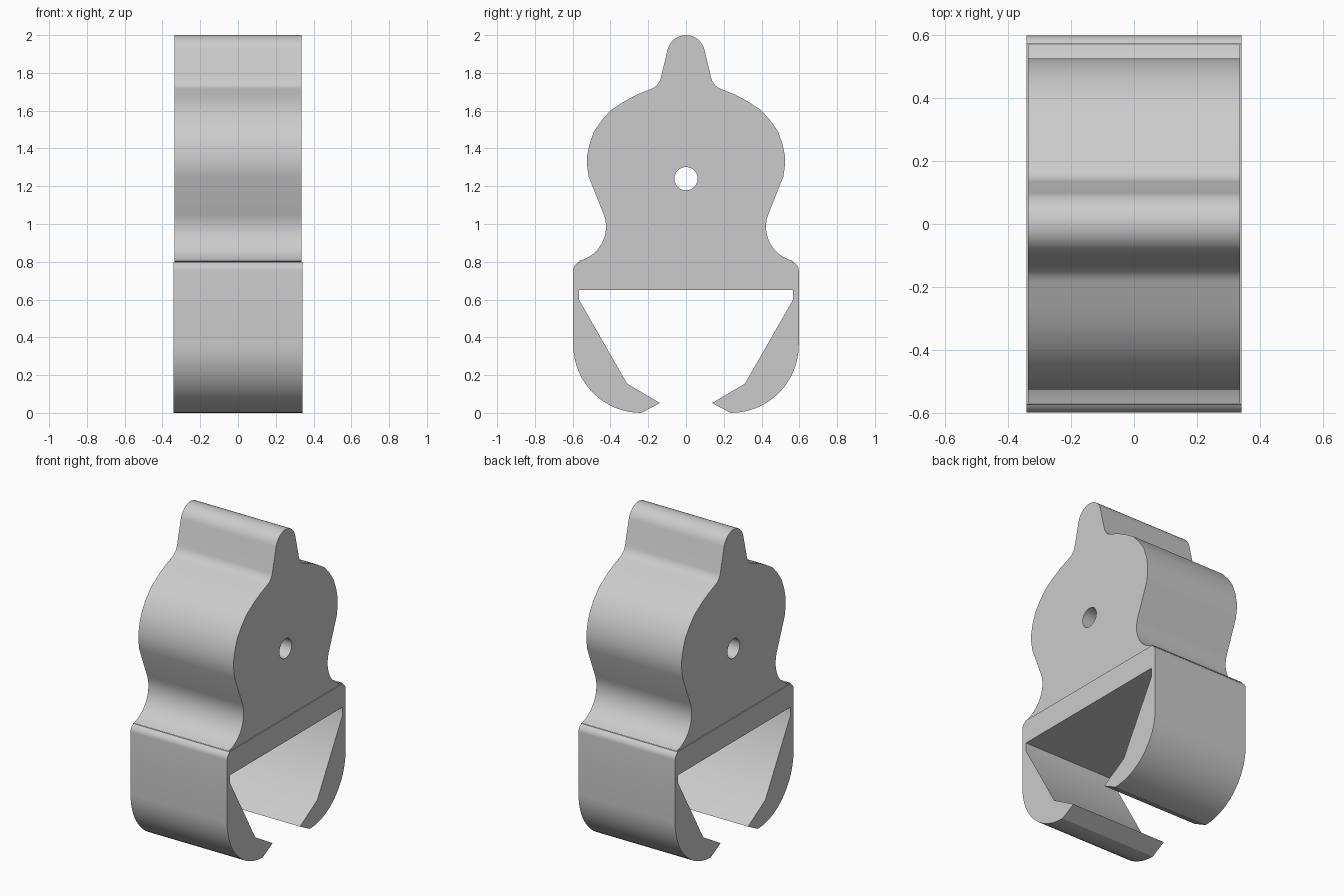
import bpy, math
from mathutils import Matrix

if "Cube" in bpy.data.objects:
    bpy.data.objects.remove(bpy.data.objects["Cube"])

grey = bpy.data.materials.new("light_grey")
grey.diffuse_color = (0.6, 0.6, 0.6, 1)
grey.use_nodes = True
grey.node_tree.nodes["Principled BSDF"].inputs["Base Color"].default_value = grey.diffuse_color


def arc(cy, cz, r, a0, a1, n):
    """Points on an arc in the side (y, z) plane, angles in degrees."""
    angles = [math.radians(a0 + (a1 - a0) * i / n) for i in range(n + 1)]
    return [(cy + r * math.cos(a), cz + r * math.sin(a)) for a in angles]


def mirrored(half):
    """Close a half profile with its reflection across y = 0."""
    return half + [(-y, z) for y, z in reversed(half) if abs(y) > 1e-5]


def extrude_profile(name, loops, half_width):
    """Fill side-view loops (inner loops become holes) and extrude along x."""
    curve = bpy.data.curves.new(name, 'CURVE')
    curve.dimensions = '2D'
    curve.fill_mode = 'BOTH'
    curve.extrude = half_width
    for pts in loops:
        spline = curve.splines.new('POLY')
        spline.points.add(len(pts) - 1)
        for p, (y, z) in zip(spline.points, pts):
            p.co = (y, z, 0, 1)
        spline.use_cyclic_u = True
    curve.materials.append(grey)
    obj = bpy.data.objects.new(name, curve)
    bpy.context.collection.objects.link(obj)
    bpy.ops.object.select_all(action='DESELECT')
    obj.select_set(True)
    bpy.context.view_layer.objects.active = obj
    bpy.ops.object.convert(target='MESH')
    obj = bpy.context.object
    # profile plane (x, y) becomes (y, z), depth becomes x
    obj.data.transform(Matrix(((0, 0, 1, 0), (1, 0, 0, 0), (0, 1, 0, 0), (0, 0, 0, 1))))
    bpy.ops.object.mode_set(mode='EDIT')
    bpy.ops.mesh.select_all(action='SELECT')
    bpy.ops.mesh.remove_doubles(threshold=0.0005)
    bpy.ops.mesh.normals_make_consistent(inside=False)
    bpy.ops.object.mode_set(mode='OBJECT')
    bpy.ops.object.shade_smooth_by_angle(angle=math.radians(30))
    return obj


# Body: rounded tip, bulging middle, narrow waist, flared foot
body_half = (
    arc(0, 1.9, 0.1, 90, 14, 8)
    + arc(0.212, 1.79, 0.08, 194, 250, 5)
    + [(0.26, 1.685), (0.325, 1.65), (0.395, 1.605), (0.445, 1.55), (0.487, 1.49),
       (0.512, 1.42), (0.524, 1.36), (0.524, 1.31), (0.515, 1.25)]
    + arc(0.608, 0.985, 0.185, 160, 258, 10)
    + [(0.54, 0.79)]
)
pivot_hole = arc(0, 1.24, 0.062, 0, 345, 23)
extrude_profile("body", [mirrored(body_half), pivot_hole], 0.336)

# Clip: slightly wider base with two curved jaws around an open slot
clip_half = (
    [(0.571, 0.8)]
    + arc(0.552, 0.755, 0.045, 62, 0, 5)
    + arc(0.237, 0.36, 0.36, 0, -90, 16)
    + [(0.138, 0.052), (0.312, 0.155), (0.566, 0.598), (0.566, 0.65)]
)
extrude_profile("clip", [mirrored(clip_half)], 0.341)
